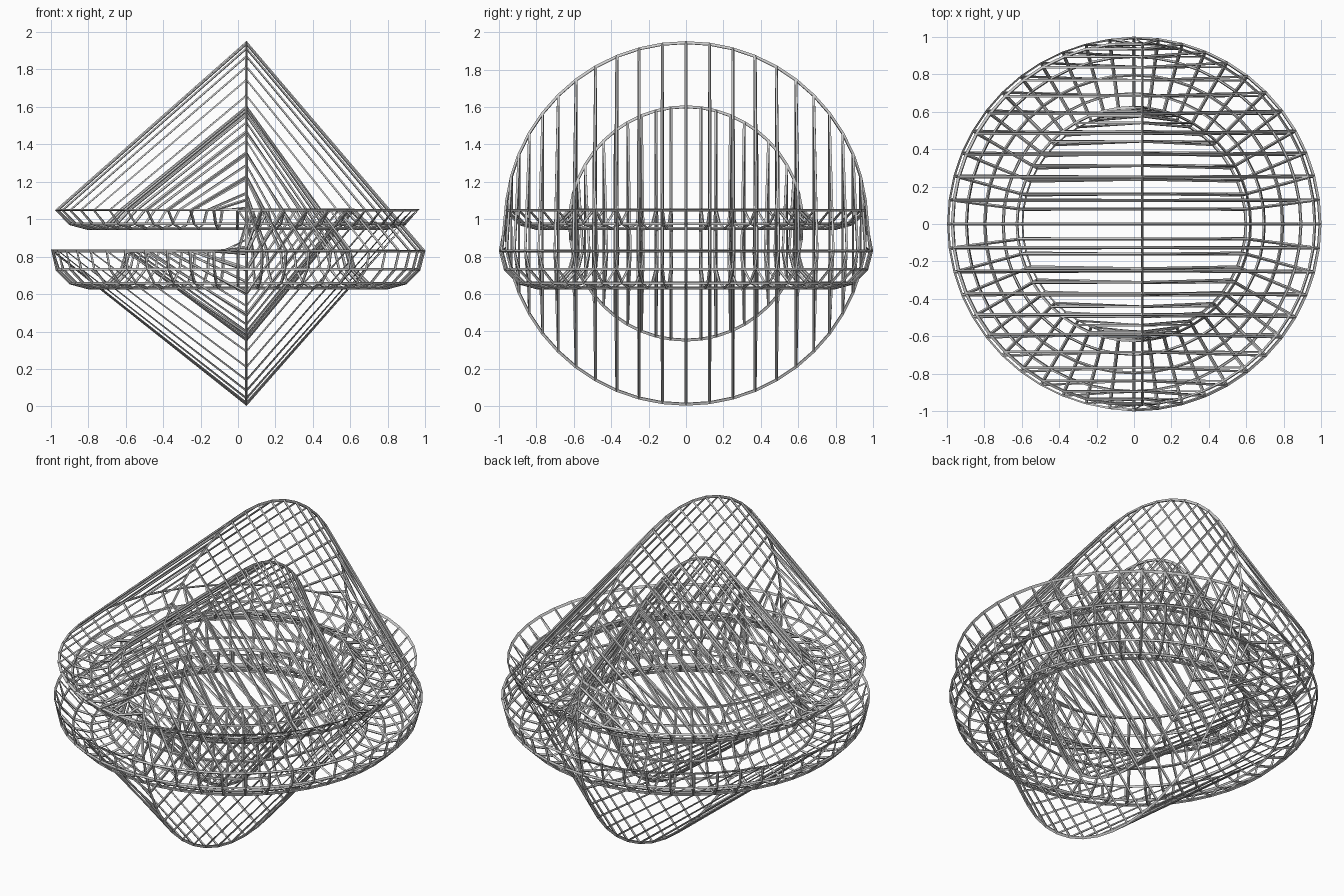
import bpy, bmesh
from math import sin, cos, pi, radians

if "Cube" in bpy.data.objects:
    bpy.data.objects.remove(bpy.data.objects["Cube"])

SEG = 48                      # segments around each ring
MAJOR, MINOR = 0.795, 0.198   # ring radii
bm = bmesh.new()


def flat_loop(radius, z, turn=1, cx=0.0):
    """Horizontal loop; turn=-1 flips it half a turn about y."""
    return [bm.verts.new((cx + turn * radius * cos(2 * pi * i / SEG),
                          radius * sin(2 * pi * i / SEG), z)) for i in range(SEG)]


def upright_loop(radius, x, zc):
    """Loop turned a quarter about y, standing in the y-z plane."""
    return [bm.verts.new((x, radius * sin(2 * pi * i / SEG),
                          zc + radius * cos(2 * pi * i / SEG))) for i in range(SEG)]


loops = []
# lower trough: bottom half of the torus, inner rim to outer rim
for a in range(180, 361, 30):
    t = radians(a)
    loops.append(flat_loop(MAJOR + MINOR * cos(t), 0.83 + MINOR * sin(t)))
edge = MINOR * cos(radians(30))
# outer upright loop
loops.append(upright_loop(MAJOR + edge, 0.045, 0.977))
# upper trough: top of the torus turned upside down, outer rim to inner rim
for a in range(30, 151, 30):
    t = radians(a)
    loops.append(flat_loop(MAJOR + MINOR * cos(t), 1.147 - MINOR * sin(t), -1, -0.003))
# inner upright loop, closing back to the lower trough
loops.append(upright_loop(MAJOR - edge, 0.045, 0.977))

# skin neighbouring loops with quads
for k, a in enumerate(loops):
    b = loops[(k + 1) % len(loops)]
    for i in range(SEG):
        j = (i + 1) % SEG
        bm.faces.new((a[i], a[j], b[j], b[i]))
bmesh.ops.recalc_face_normals(bm, faces=bm.faces)

mesh = bpy.data.meshes.new("twisted_ring_lattice")
bm.to_mesh(mesh)
bm.free()
lattice = bpy.data.objects.new("twisted_ring_lattice", mesh)
bpy.context.collection.objects.link(lattice)

# turn the surface into struts
wire = lattice.modifiers.new("struts", 'WIREFRAME')
wire.thickness = 0.016
wire.use_even_offset = True
wire.use_replace = True
